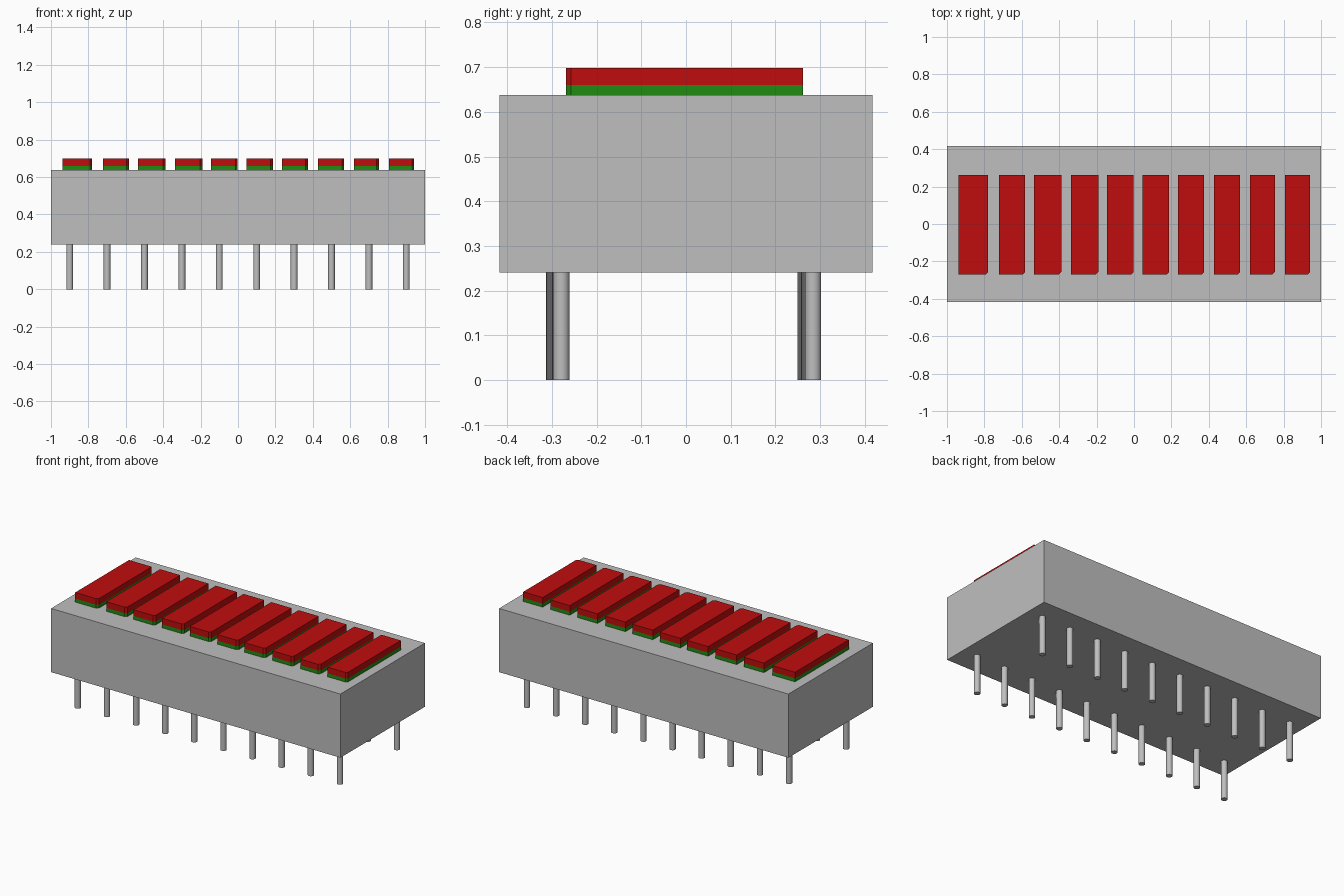
import bpy, bmesh, math

cube = bpy.data.objects.get("Cube")
if cube:
    bpy.data.objects.remove(cube, do_unlink=True)


def material(name, rgb):
    m = bpy.data.materials.new(name)
    m.use_nodes = True
    m.diffuse_color = (*rgb, 1)
    m.node_tree.nodes["Principled BSDF"].inputs["Base Color"].default_value = (*rgb, 1)
    return m


GREY = material("light grey", (0.52, 0.52, 0.52))
RED = material("red", (0.527, 0.004, 0.004))
GREEN = material("green", (0.016, 0.258, 0.006))


def prism(name, outline, z0, z1, mat):
    """Extrude a flat xy outline from z0 up to z1."""
    bm = bmesh.new()
    base = bm.faces.new([bm.verts.new((x, y, z0)) for x, y in outline])
    top = bmesh.ops.extrude_face_region(bm, geom=[base])["geom"]
    verts = [v for v in top if isinstance(v, bmesh.types.BMVert)]
    bmesh.ops.translate(bm, verts=verts, vec=(0, 0, z1 - z0))
    bmesh.ops.recalc_face_normals(bm, faces=bm.faces)
    mesh = bpy.data.meshes.new(name)
    bm.to_mesh(mesh)
    bm.free()
    mesh.materials.append(mat)
    obj = bpy.data.objects.new(name, mesh)
    bpy.context.collection.objects.link(obj)
    return obj


# Housing block
prism("housing", [(-1, -0.417), (1, -0.417), (1, 0.417), (-1, 0.417)],
      0.24, 0.638, GREY)

# Ten segments: green base layer with red cap, front corner clipped
SPANS = [(-0.937, -0.78), (-0.722, -0.583), (-0.534, -0.388), (-0.337, -0.191),
         (-0.145, -0.002), (0.046, 0.187), (0.235, 0.374), (0.428, 0.567),
         (0.62, 0.753), (0.808, 0.942)]
Y0, Y1, CLIP = -0.269, 0.262, 0.012
for i, (x0, x1) in enumerate(SPANS, 1):
    outline = [(x0, Y0), (x1 - CLIP, Y0), (x1, Y0 + CLIP), (x1, Y1), (x0, Y1)]
    prism(f"segment_base_{i}", outline, 0.638, 0.66, GREEN)
    prism(f"segment_cap_{i}", outline, 0.66, 0.698, RED)

# Two rows of round pins, each row drifting slightly along its length
for row, y_mid in (("front", -0.287), ("back", 0.276)):
    for i in range(10):
        x = -0.9 + 0.2 * i
        y = y_mid + 0.0085 * x / 0.9
        bpy.ops.mesh.primitive_cylinder_add(vertices=24, radius=0.018, depth=0.24,
                                            location=(x, y, 0.12))
        pin = bpy.context.object
        pin.name = f"{row}_pin_{i + 1}"
        pin.data.materials.append(GREY)
        bpy.ops.object.shade_smooth_by_angle(angle=math.radians(35))
